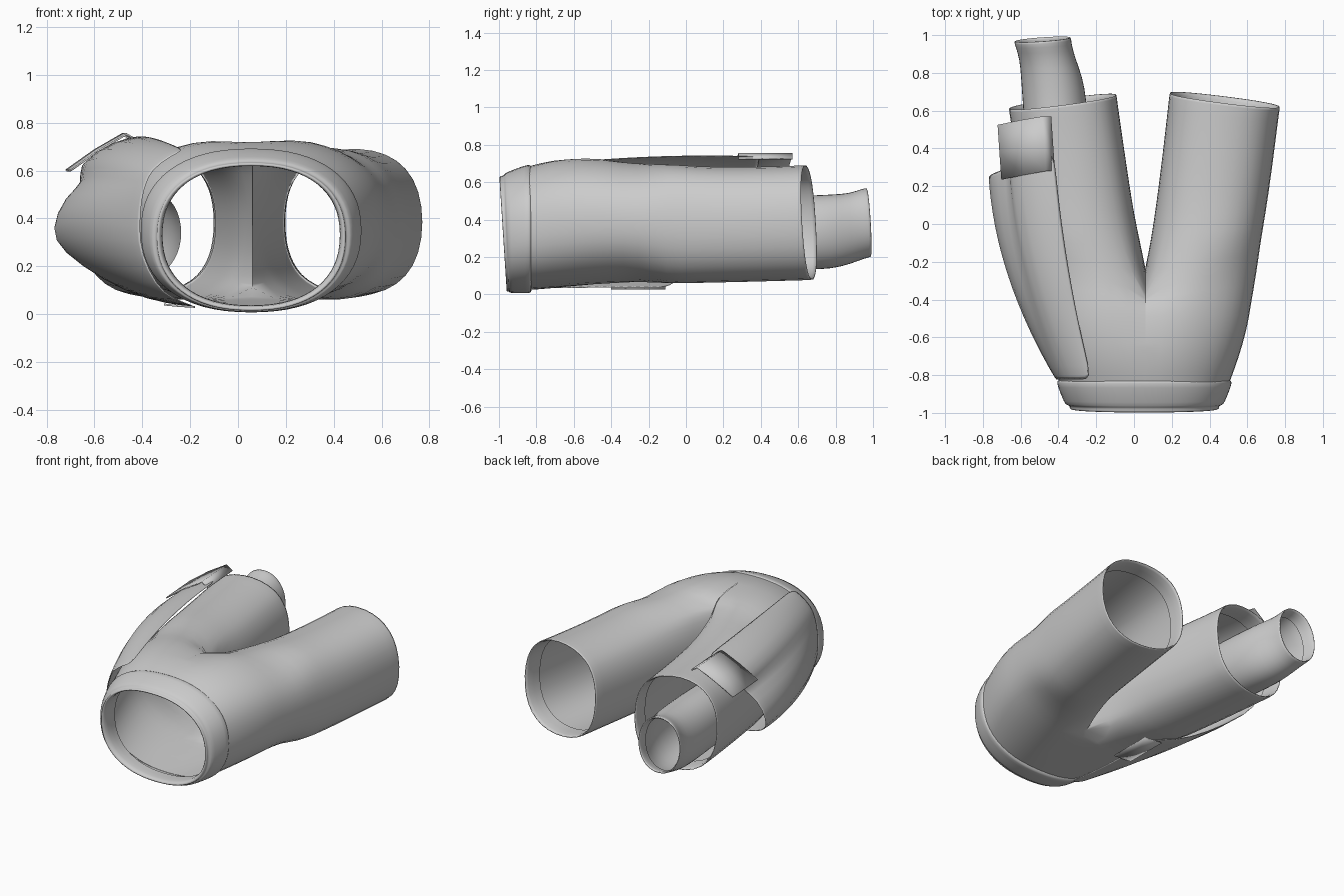
import bpy, bmesh
from math import sin, cos, pi, radians, exp, copysign

if "Cube" in bpy.data.objects:
    bpy.data.objects.remove(bpy.data.objects["Cube"])

MID = 0.06


def spow(v, p):
    return copysign(abs(v) ** p, v)


def oval(ang, cx, cz, a, b, n=2.4):
    return cx + a * spow(cos(ang), 2 / n), cz + b * spow(sin(ang), 2 / n)


def finish(name, bm, level=1, thick=0.0):
    bmesh.ops.remove_doubles(bm, verts=bm.verts, dist=0.0005)
    bmesh.ops.recalc_face_normals(bm, faces=bm.faces)
    me = bpy.data.meshes.new(name)
    bm.to_mesh(me)
    bm.free()
    ob = bpy.data.objects.new(name, me)
    bpy.context.collection.objects.link(ob)
    for p in me.polygons:
        p.use_smooth = True
    if thick:
        m = ob.modifiers.new("thickness", 'SOLIDIFY')
        m.thickness = thick
        m.offset = 0
    if level:
        m = ob.modifiers.new("smooth", 'SUBSURF')
        m.levels = m.render_levels = level
    return ob


def bridge(bm, a, b, closed):
    for i in range(len(a) if closed else len(a) - 1):
        j = (i + 1) % len(a)
        quad = [a[i], a[j], b[j], b[i]]
        bm.faces.new(quad)


def loft(name, rings, closed=True, level=1, thick=0.0):
    bm = bmesh.new()
    rows = [[bm.verts.new(p) for p in r] for r in rings]
    for a, b in zip(rows, rows[1:]):
        bridge(bm, a, b, closed)
    return finish(name, bm, level, thick)


# Trousers: each half is an open arc down to the crotch, then a closed leg tube
def half(bm, side, hips, legs):
    rows = []
    for k, (y, out, zb, zt, dip) in enumerate(hips):
        row = []
        for i in range(13):
            ang = radians(90 - 15 * i)
            x, z = oval(ang, 0, (zb + zt) / 2, abs(out - MID), (zt - zb) / 2)
            g = exp(-(x / 0.09) ** 2)
            z += -dip * g if z > 0.35 else dip * 0.6 * g
            yy = y
            if k == len(hips) - 1:
                yy -= {0: .15, 1: .08, 2: .03}.get(min(i, 12 - i), 0)
            row.append(bm.verts.new((MID + side * x, yy, z)))
        rows.append(row)
    for a, b in zip(rows, rows[1:]):
        bridge(bm, a, b, False)
    last = rows[-1]
    top, bot = last[0].co, last[12].co
    for i in range(1, 8):
        t = i / 8
        y = bot.y + (top.y - bot.y) * t + 0.17 * sin(pi * t)
        last.append(bm.verts.new((MID, y, bot.z + (top.z - bot.z) * t)))
    angs = [130 - 260 * i / 12 for i in range(13)] + [-130 - 100 * i / 8 for i in range(1, 8)]
    prev = last
    for y, xin, out, zb, zt, tilt in legs:
        cx, hw = (xin + out) / 2, abs(out - xin) / 2
        row = []
        for d in angs:
            x, z = oval(radians(d), 0, (zb + zt) / 2, hw, (zt - zb) / 2, 2.35)
            yy = y - tilt * (x / hw * 0.037 + (z - 0.38) * 0.06)
            row.append(bm.verts.new((cx + side * x, yy, z)))
        bridge(bm, prev, row, True)
        prev = row


bm = bmesh.new()
half(bm, 1,
     [(-.85, .505, .02, .685, 0), (-.72, .555, .025, .73, .01), (-.55, .605, .035, .748, .03),
      (-.42, .625, .04, .745, .05), (-.25, .655, .045, .725, .07)],
     [(-.1, .085, .675, .05, .705, 0), (.05, .11, .70, .055, .69, .2), (.3, .145, .735, .06, .685, .6),
      (.64, .185, .775, .07, .695, 1), (.662, .187, .78, .07, .70, 1),
      (.655, .20, .765, .085, .685, 1), (.54, .19, .745, .085, .675, 1)])
half(bm, -1,
     [(-.85, -.395, .02, .685, 0), (-.72, -.44, .025, .73, .01), (-.55, -.49, .035, .745, .03),
      (-.42, -.515, .04, .74, .05), (-.25, -.54, .045, .72, .07)],
     [(-.1, .035, -.56, .05, .70, 0), (.05, .0, -.58, .055, .69, .2), (.3, -.04, -.62, .06, .685, .6),
      (.63, -.09, -.665, .07, .69, 1), (.652, -.09, -.67, .07, .695, 1),
      (.645, -.105, -.655, .085, .68, 1), (.53, -.09, -.635, .085, .67, 1)])
finish("trousers", bm)


# Waistband: stepped outside, rolled rim and inner lining
def band_ring(y, hw, zb, zt, tilt):
    pts = []
    for i in range(32):
        x, z = oval(2 * pi * i / 32, .055, (zb + zt) / 2, hw, (zt - zb) / 2, 2.3)
        pts.append((x, y - tilt * (z - .32), z))
    return pts


band = [(-.825, .445, .025, .675, 0), (-.83, .465, .005, .695, 0), (-.85, .465, .005, .695, .01),
        (-.95, .425, .005, .655, .03), (-.957, .415, .01, .645, .04), (-.96, .395, .015, .635, .05),
        (-.978, .40, .01, .635, .065), (-.98, .385, .025, .62, .065), (-.955, .37, .035, .62, .05),
        (-.86, .375, .035, .635, 0)]
loft("waistband", [band_ring(*b) for b in band])

# Inner sleeve protruding from the left leg
tube = [(.25, -.40, .34, .165, .19), (.5, -.41, .335, .17, .20), (.65, -.42, .33, .172, .20),
        (.78, -.435, .335, .165, .202), (.88, -.46, .352, .148, .19), (.95, -.48, .38, .15, .188),
        (.982, -.485, .385, .154, .188), (.978, -.485, .385, .14, .172), (.9, -.467, .36, .136, .176)]
rings = []
for y, cx, cz, a, b in tube:
    pts = []
    for i in range(20):
        x, z = oval(2 * pi * i / 20, cx, cz, a, b, 2.1)
        t = max(0, (y - .8) / .18)
        pts.append((x, y + t * ((x - cx) * .07 - (z - cz) * .06), z))
    rings.append(pts)
loft("leg_sleeve", rings)


# Torn outer cloth: every column runs waist -> middle -> ragged hem
def column(p, q, r, t):
    return tuple(a * (1 - t) * (1 - 2 * t) + b * 4 * t * (1 - t) + c * t * (2 * t - 1)
                 for a, b, c in zip(p, q, r))


cols = [((-.22, -.83, .685), (-.345, -.22, .735), (-.42, .40, .74)),
        ((-.28, -.83, .66), (-.45, -.22, .725), (-.54, .40, .71)),
        ((-.36, -.83, .60), (-.575, -.23, .65), (-.685, .36, .61)),
        ((-.38, -.83, .55), (-.575, -.25, .57), (-.635, .32, .545)),
        ((-.40, -.83, .49), (-.635, -.27, .51), (-.725, .28, .49)),
        ((-.41, -.83, .36), (-.675, -.28, .39), (-.785, .26, .35)),
        ((-.40, -.83, .25), (-.635, -.30, .25), (-.74, .22, .265)),
        ((-.34, -.83, .12), (-.49, -.38, .135), (-.56, .05, .14)),
        ((-.27, -.83, .06), (-.36, -.44, .065), (-.38, -.06, .06)),
        ((-.17, -.83, .03), (-.22, -.46, .035), (-.20, -.11, .035))]
loft("torn_cloth", [[column(*c, k / 8) for c in cols] for k in range(9)], closed=False, thick=.008)

# Loose strip sticking out past the hem of the torn cloth
loft("cloth_tab", [[(-.44 + s, y, .725), (-.485 + s, y, .752), (-.60 + s, y - .02, .685),
                    (-.72 + s, y - .045, .60)] for s, y in ((.02, .28), (.01, .42), (0, .57))],
     closed=False, level=0, thick=.008)

# Small folded strip under the body
loft("under_strip", [[(-.31, y, .04), (-.25, y, .034), (-.18, y, .03)] for y in (-.4, -.25, -.11)],
     closed=False, level=0, thick=.008)
